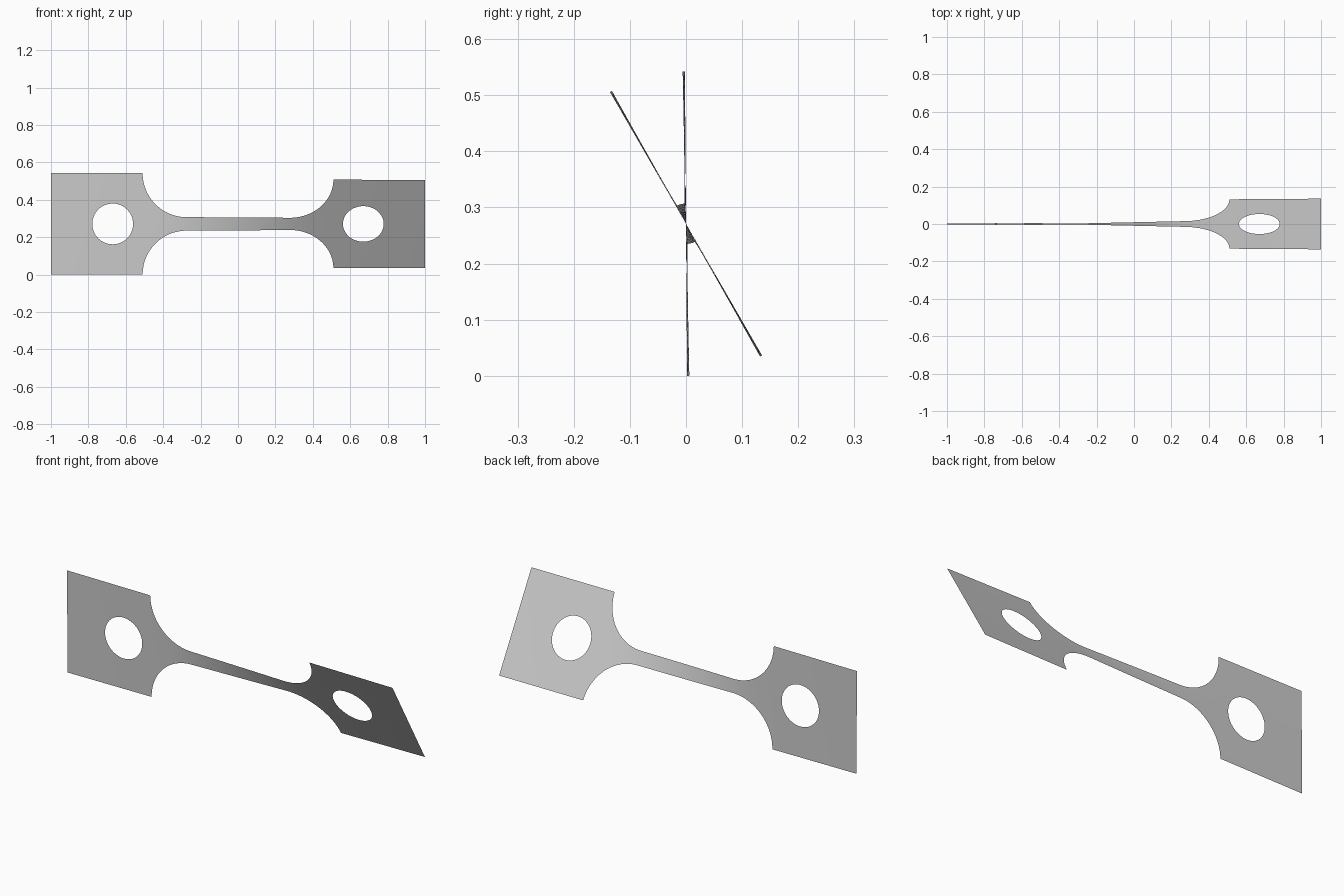
import bpy, bmesh
from math import sin, cos, pi, radians, sqrt

cube = bpy.data.objects.get("Cube")
if cube:
    bpy.data.objects.remove(cube, do_unlink=True)

HALF, NECK = 0.271, 0.036          # half widths of grip and neck
GRIP_X = 0.51                      # inner end of each grip
FILLET = HALF - NECK               # fillet radius
NECK_X = GRIP_X - FILLET
HOLE_X, HOLE_R = 0.67, 0.109
START, END = radians(0.4), radians(30)
ROWS = 8


def half_width(x):
    x = abs(x)
    if x >= GRIP_X:
        return HALF
    if x <= NECK_X:
        return NECK
    return HALF - sqrt(max(0, FILLET ** 2 - (x - NECK_X) ** 2))


def hole_half(x):
    return sqrt(max(0, HOLE_R ** 2 - (abs(x) - HOLE_X) ** 2))


# Column positions, closely spaced where the curves are steep
half = [NECK_X * i / 16 for i in range(17)]
half += [NECK_X + FILLET * sin(pi / 2 * i / 24) for i in range(1, 25)]
half += [GRIP_X + (HOLE_X - HOLE_R - GRIP_X) * i / 2 for i in (1, 2)]
half += [HOLE_X - HOLE_R * cos(pi * i / 32) for i in range(1, 33)]
half += [HOLE_X + HOLE_R + (1 - HOLE_X - HOLE_R) * i / 6 for i in range(1, 7)]
columns = [-x for x in reversed(half[1:])] + half

# Twist builds up fastest where the strip is narrow
twist = [0.0]
for a, b in zip(columns, columns[1:]):
    twist.append(twist[-1] + (b - a) / half_width((a + b) / 2) ** 1.5)
angles = [START + (END - START) * t / twist[-1] for t in twist]

# Twisted sheet: an upper and a lower band that meet except at the holes
bm = bmesh.new()
for side in (1, -1):
    grid = []
    for x, angle in zip(columns, angles):
        inner, outer = hole_half(x), half_width(x)
        line = []
        for r in range(ROWS + 1):
            s = side * (inner + (outer - inner) * r / ROWS)
            line.append(bm.verts.new((x, -s * sin(angle), HALF + s * cos(angle))))
        grid.append(line)
    for p, q in zip(grid, grid[1:]):
        for r in range(ROWS):
            face = [p[r], q[r], q[r + 1], p[r + 1]]
            bm.faces.new(face if side == 1 else face[::-1])
bmesh.ops.remove_doubles(bm, verts=bm.verts, dist=0.00005)
mesh = bpy.data.meshes.new("twisted_strip")
bm.to_mesh(mesh)
bm.free()
strip = bpy.data.objects.new("twisted_strip", mesh)
bpy.context.collection.objects.link(strip)

# Plain grey metal
grey = bpy.data.materials.new("light_grey")
grey.use_nodes = True
colour = (0.6, 0.6, 0.6, 1)
grey.diffuse_color = colour
grey.node_tree.nodes["Principled BSDF"].inputs["Base Color"].default_value = colour
mesh.materials.append(grey)

bpy.context.view_layer.objects.active = strip
strip.select_set(True)
bpy.ops.object.shade_smooth_by_angle(angle=radians(30))
